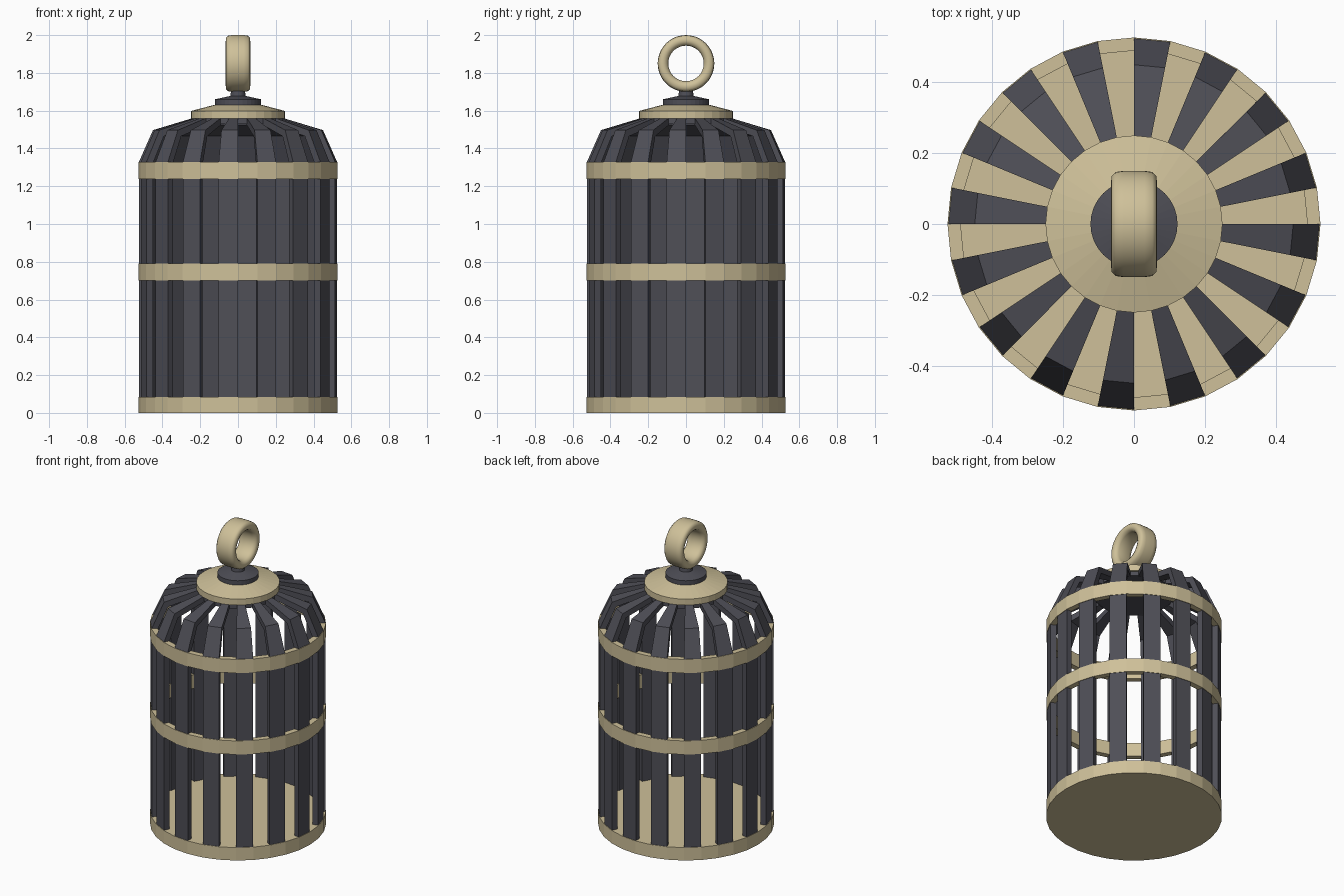
import bpy
import bmesh
from math import sin, cos, tau, pi, radians
from mathutils import Matrix, Vector

default = bpy.data.objects.get("Cube")
if default:
    bpy.data.objects.remove(default, do_unlink=True)

SIDES = 32
BARS = 16
OUTER = 0.527
INNER = 0.49


def make_material(name, color):
    mat = bpy.data.materials.new(name)
    mat.use_nodes = True
    mat.diffuse_color = color
    mat.node_tree.nodes["Principled BSDF"].inputs["Base Color"].default_value = color
    return mat


brass = make_material("pale brass", (0.62, 0.53, 0.32, 1))
iron = make_material("dark iron", (0.077, 0.077, 0.094, 1))


def finish(name, bm, mat):
    bmesh.ops.recalc_face_normals(bm, faces=bm.faces)
    mesh = bpy.data.meshes.new(name)
    bm.to_mesh(mesh)
    bm.free()
    mesh.materials.append(mat)
    obj = bpy.data.objects.new(name, mesh)
    bpy.context.collection.objects.link(obj)
    return obj


def revolve(name, profile, mat, sides=SIDES, closed=False):
    """Turn a (radius, height) profile about z; open profiles get end caps."""
    bm = bmesh.new()
    rings = [[bm.verts.new((r * cos(tau * i / sides), r * sin(tau * i / sides), z))
              for i in range(sides)] for r, z in profile]
    pairs = list(zip(rings, rings[1:]))
    if closed:
        pairs.append((rings[-1], rings[0]))
    else:
        bm.faces.new(rings[0])
        bm.faces.new(rings[-1])
    for a, b in pairs:
        for i in range(sides):
            j = (i + 1) % sides
            bm.faces.new((a[i], a[j], b[j], b[i]))
    return finish(name, bm, mat)


def smooth(obj, angle):
    bpy.ops.object.select_all(action="DESELECT")
    obj.select_set(True)
    bpy.context.view_layer.objects.active = obj
    bpy.ops.object.shade_smooth_by_angle(angle=radians(angle))


# Solid floor and the two open hoops
revolve("base", [(OUTER, 0), (OUTER, 0.085)], brass)
for name, low, high in (("middle_hoop", 0.70, 0.79), ("upper_hoop", 1.238, 1.328)):
    revolve(name, [(INNER, low), (OUTER, low), (OUTER, high), (INNER, high)],
            brass, closed=True)

# Flat bars, each one facet wide, bending inward to the cap
outside = [(0.524, 0.08), (0.524, 1.33), (0.45, 1.497), (0.235, 1.562)]
inside = [(0.488, 0.08), (0.488, 1.32), (0.425, 1.465), (0.235, 1.525)]
loop = outside + inside[::-1]
bm = bmesh.new()
for k in range(BARS):
    sides = []
    for angle in (tau * k / BARS - tau / SIDES, tau * k / BARS):
        sides.append([bm.verts.new((r * cos(angle), r * sin(angle), z)) for r, z in loop])
    a, b = sides
    n = len(loop)
    for i in range(n):
        j = (i + 1) % n
        bm.faces.new((a[i], a[j], b[j], b[i]))
    for side in sides:
        for i in range(len(outside) - 1):
            bm.faces.new((side[i], side[i + 1], side[n - 2 - i], side[n - 1 - i]))
finish("cage_bars", bm, iron)

# Cap, its dark underside, and the neck below the ring
revolve("cap", [(0.25, 1.558), (0.25, 1.598), (0.12, 1.632)], brass)
revolve("cap_underside", [(0.24, 1.53), (0.24, 1.56)], iron)
revolve("neck", [(0.123, 1.625), (0.123, 1.66), (0.04, 1.678), (0.036, 1.715)], iron)

# Hanging ring: a rounded band turned about the x axis
section = [(0.094, -0.04), (0.102, -0.058), (0.118, -0.065), (0.136, -0.063),
           (0.147, -0.052), (0.15, -0.03)]
section += [(r, -x) for r, x in reversed(section)]
ring = revolve("hanging_ring", section, brass, sides=48, closed=True)
ring.data.transform(Matrix.Translation(Vector((0, 0, 1.85))) @ Matrix.Rotation(pi / 2, 4, "Y"))
smooth(ring, 50)
